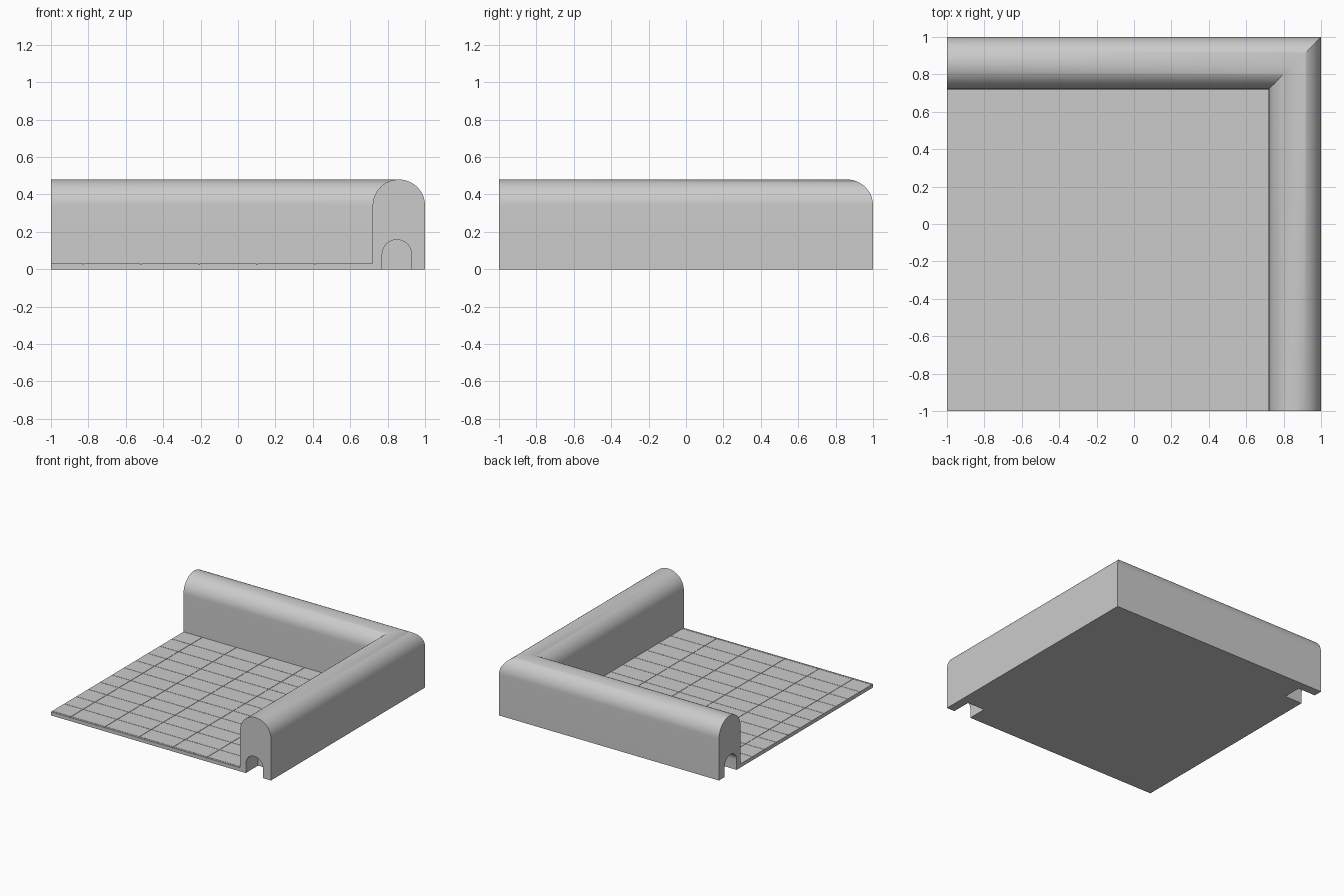
import bpy, bmesh, math

if "Cube" in bpy.data.objects:
    bpy.data.objects.remove(bpy.data.objects["Cube"])

GREY = 0.6
INNER = 0.72            # inner face of the walls
mat = bpy.data.materials.new("plain grey")
mat.use_nodes = True
mat.diffuse_color = (GREY, GREY, GREY, 1)
mat.node_tree.nodes["Principled BSDF"].inputs["Base Color"].default_value = (GREY, GREY, GREY, 1)


def finish(name, bm):
    bmesh.ops.recalc_face_normals(bm, faces=bm.faces[:])
    mesh = bpy.data.meshes.new(name)
    bm.to_mesh(mesh)
    bm.free()
    mesh.materials.append(mat)
    obj = bpy.data.objects.new(name, mesh)
    bpy.context.collection.objects.link(obj)
    return obj


def arch(centre, radius, spring, steps):
    """Profile of an upright slot with a half-round top, as (across, z)."""
    arc = [(centre + radius * math.cos(math.pi * i / steps),
            spring + radius * math.sin(math.pi * i / steps)) for i in range(steps + 1)]
    return arc


def loft(name, rings):
    """Join closed rings of points into a capped solid."""
    bm = bmesh.new()
    rows = [[bm.verts.new(p) for p in ring] for ring in rings]
    n = len(rows[0])
    for a, b in zip(rows, rows[1:]):
        for i in range(n):
            j = (i + 1) % n
            bm.faces.new((a[i], a[j], b[j], b[i]))
    bm.faces.new(rows[0])
    bm.faces.new(rows[-1])
    return finish(name, bm)


def add_box(bm, x0, x1, y0, y1, z0, z1):
    verts = bmesh.ops.create_cube(bm, size=1)["verts"]
    for v in verts:
        v.co = (x1 if v.co.x > 0 else x0, y1 if v.co.y > 0 else y0, z1 if v.co.z > 0 else z0)


# Round-topped wall swept round the mitred corner
profile = [(1, 0)] + arch(0.86, 0.14, 0.34, 32) + [(INNER, 0)]
wall = loft("corner_wall", [[(-1, d, z) for d, z in profile],
                            [(d, d, z) for d, z in profile],
                            [(d, -1, z) for d, z in profile]])

# Arched sockets in the two wall ends
slot = [(0.927, -0.1)] + arch(0.849, 0.078, 0.08, 24) + [(0.771, -0.1)]
cutters = [
    loft("front_socket_cutter", [[(d, y, z) for d, z in slot] for y in (-1.1, -0.84)]),
    loft("side_socket_cutter", [[(x, d, z) for d, z in slot] for x in (-1.1, -0.84)]),
]
bpy.context.view_layer.objects.active = wall
for cutter in cutters:
    cutter.hide_render = True
    mod = wall.modifiers.new("socket", "BOOLEAN")
    mod.operation = "DIFFERENCE"
    mod.solver = "EXACT"
    mod.object = cutter
    bpy.ops.object.modifier_apply(modifier=mod.name)
    bpy.data.objects.remove(cutter)

bpy.ops.object.select_all(action="DESELECT")
wall.select_set(True)
bpy.ops.object.shade_smooth_by_angle(angle=math.radians(30))

# Floor slab
bm = bmesh.new()
add_box(bm, -1, INNER, -1, INNER, 0, 0.026)
finish("floor_slab", bm)


def spans(step, gap):
    """Tile extents from the wall out to the open edge."""
    result, hi = [], INNER
    while hi > -1 + gap:
        result.append((max(-1, hi - step + gap), hi))
        hi -= step
    return result


# Floor tiles with hairline joints
bm = bmesh.new()
for x0, x1 in spans(0.31, 0.003):
    for y0, y1 in spans(0.155, 0.003):
        add_box(bm, x0, x1, y0, y1, 0.02, 0.03)
finish("floor_tiles", bm)
